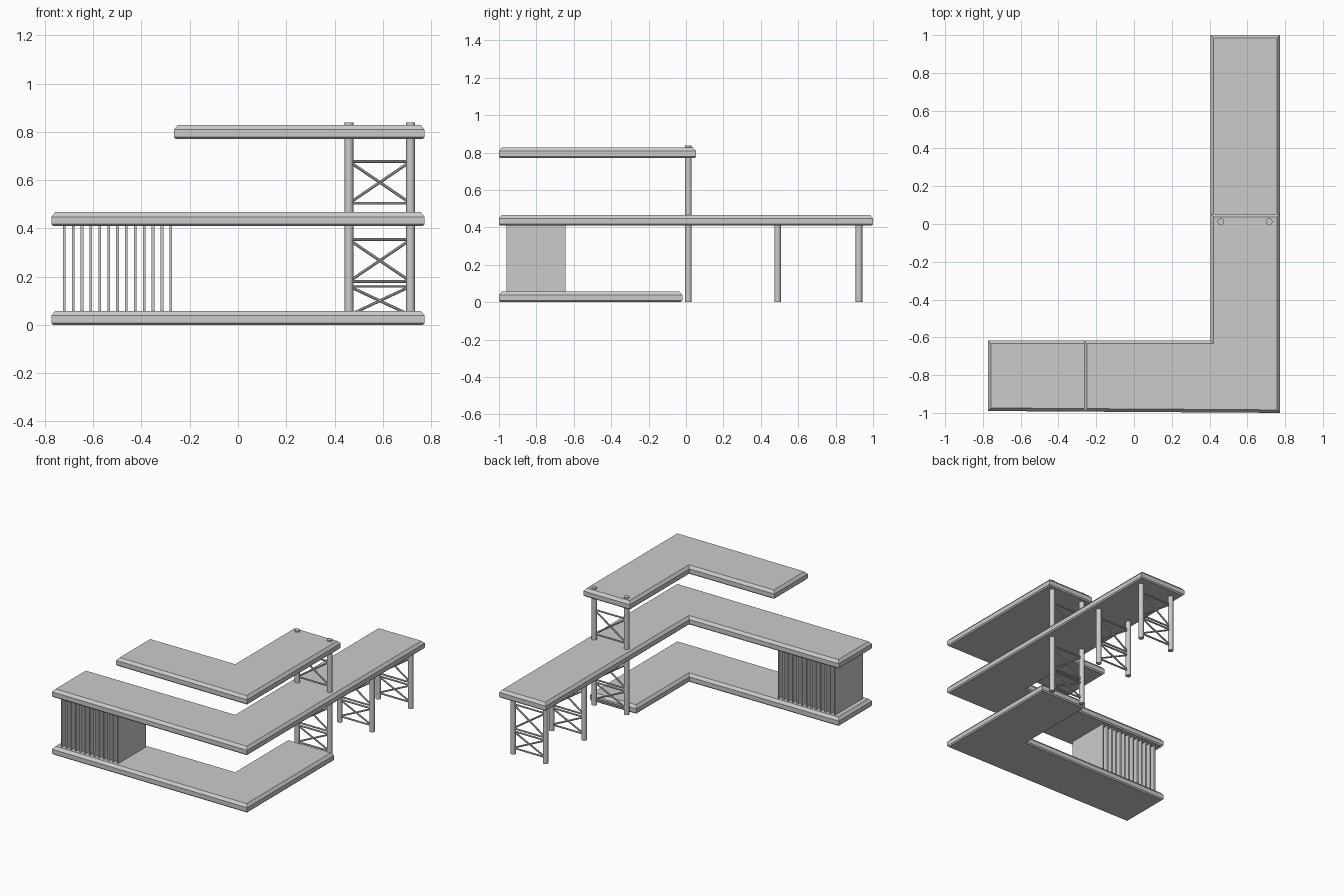
import bpy
import bmesh
from mathutils import Vector

cube = bpy.data.objects.get("Cube")
if cube:
    bpy.data.objects.remove(cube, do_unlink=True)

grey = bpy.data.materials.new("plain grey")
grey.use_nodes = True
tone = (0.6, 0.6, 0.6, 1)
grey.diffuse_color = tone
grey.node_tree.nodes["Principled BSDF"].inputs["Base Color"].default_value = tone

LEFT, RIGHT, INNER_X, INNER_Y = -0.773, 0.773, 0.405, -0.617


def finish(bm, name):
    bmesh.ops.recalc_face_normals(bm, faces=bm.faces)
    mesh = bpy.data.meshes.new(name)
    bm.to_mesh(mesh)
    bm.free()
    mesh.materials.append(grey)
    obj = bpy.data.objects.new(name, mesh)
    bpy.context.collection.objects.link(obj)
    return obj


def deck(name, left, back, z):
    """L-shaped slab with a wide top chamfer and a small bottom one."""
    front = -1 + 0.01 * (RIGHT - left) / (RIGHT - LEFT)
    corners = [(left, front, 1, 1), (RIGHT, -1, -1, 1), (RIGHT, back, -1, -1),
               (INNER_X, back, 1, -1), (INNER_X, INNER_Y, 1, -1), (left, INNER_Y, 1, -1)]
    bm = bmesh.new()
    rings = []
    for inset, h in [(0.008, 0), (0, 0.008), (0, 0.039), (0.016, 0.058)]:
        rings.append([bm.verts.new((x + sx * inset, y + sy * inset, z + h))
                      for x, y, sx, sy in corners])
    for low, high in zip(rings, rings[1:]):
        for i in range(len(low)):
            j = (i + 1) % len(low)
            bm.faces.new((low[i], low[j], high[j], high[i]))
    bm.faces.new(rings[0][::-1])
    bm.faces.new(rings[-1])
    finish(bm, name)


def rod(name, start, end, radius, sides):
    a, b = Vector(start), Vector(end)
    bm = bmesh.new()
    bmesh.ops.create_cone(bm, cap_ends=True, segments=sides, radius1=radius,
                          radius2=radius, depth=(b - a).length)
    obj = finish(bm, name)
    obj.rotation_mode = 'QUATERNION'
    obj.rotation_quaternion = (b - a).to_track_quat('Z', 'Y')
    obj.location = (a + b) / 2
    for p in obj.data.polygons:
        p.use_smooth = len(p.vertices) == 4 and sides > 8


def truss(name, y, top, bays):
    """Two round posts joined by cross-braced bays."""
    xa, xb = 0.46, 0.715
    for side, x in (("right", xa), ("left", xb)):
        rod(f"{name}_{side}_post", (x, y, 0), (x, y, top), 0.018, 16)
    for low, high in bays:
        for z in (low, high):
            rod(f"{name}_rail", (xa, y, z), (xb, y, z), 0.006, 8)
        rod(f"{name}_brace", (xa, y, low), (xb, y, high), 0.006, 8)
        rod(f"{name}_brace", (xa, y, high), (xb, y, low), 0.006, 8)


# Three stacked decks
deck("lower_deck", LEFT, -0.02, 0)
deck("middle_deck", LEFT, 1, 0.409)
deck("upper_deck", -0.265, 0.053, 0.77)

# Row of upright fins between the lower and middle decks
for i in range(13):
    bm = bmesh.new()
    bmesh.ops.create_cube(bm, size=1)
    bmesh.ops.scale(bm, vec=(0.011, 0.315, 0.36), verts=bm.verts)
    bmesh.ops.translate(bm, vec=(-0.72 + i * 0.0368, -0.802, 0.234), verts=bm.verts)
    finish(bm, "fin")

# Supporting trusses
lower_bays = [(0.04, 0.16), (0.18, 0.353)]
truss("tall_truss", 0.012, 0.838, lower_bays + [(0.504, 0.677)])
truss("middle_truss", 0.49, 0.42, lower_bays)
truss("back_truss", 0.925, 0.42, lower_bays)
